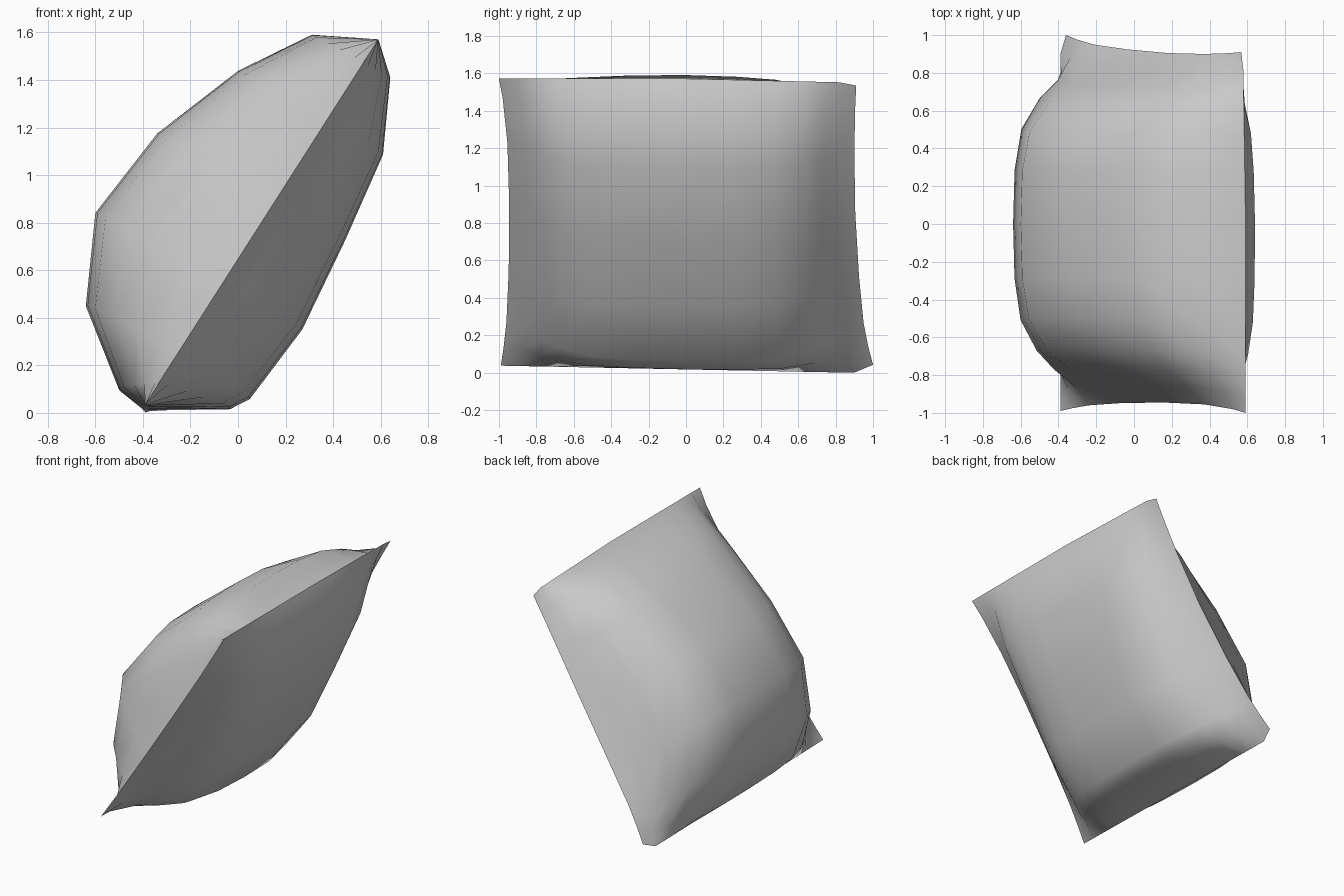
import bpy, bmesh
from math import radians, sin, pi

if "Cube" in bpy.data.objects:
    bpy.data.objects.remove(bpy.data.objects["Cube"])

# Leaning cushion: s runs up the slanted seam, t is the puff away from the seam plane
BASE = (-0.39, 0.03)
ALONG = (0.537, 0.844)
NORMAL = (-0.844, 0.537)

SEAM_S = [0, .12, .28, .60, 1.02, 1.42, 1.70, 1.826]
LEFT_Y = [-.99, -.975, -.96, -.948, -.945, -.955, -.98, -1.0]
RIGHT_Y = [1.0, .975, .95, .925, .905, .90, .905, .91]
BACK = [(0, 0), (.008, .136), (.229, .442), (.579, .617),
        (.998, .575), (1.40, .428), (1.693, .247), (1.826, 0)]
FRONT = [(0, 0), (.193, -.304), (.27, -.35), (.633, -.38),
         (1.04, -.333), (1.43, -.275), (1.718, -.128), (1.826, 0)]
PINCH = [1, 1.5, 1.25, 1, 1, 1, 1.2, 1]

# Fullness across the width, from the middle to the side seam
half = [(0, 1), (.3, .985), (.53, .92), (.7, .74), (.8, .54), (.9, .25), (1, 0)]
across = [(-u, f) for u, f in half[:0:-1]] + half


def place(k, u, f, profile):
    slim = 1
    if u > 0:                                        # +y end is flatter
        slim = 1.4 if profile is FRONT else 1.12
    fullness = f ** (PINCH[k] * slim)
    ps, pt = profile[k]
    high = SEAM_S[k] / SEAM_S[-1]
    low = 1 - high
    s = SEAM_S[k] + (ps - SEAM_S[k]) * fullness
    t = pt * fullness
    t -= 0.04 * max(u, 0) ** 4 * sin(pi * high)      # +y side seam bows forward
    clipped = u > 0.95                               # blunt corners on the +y side
    s -= high * (0.025 * max(u, 0) + 0.018 * clipped)
    x = BASE[0] + s * ALONG[0] + t * NORMAL[0]
    z = BASE[1] + s * ALONG[1] + t * NORMAL[1]
    z += low * (-0.013 - 0.02 * u + 0.045 * clipped)  # slightly tilted lower edge
    x += 0.03 * clipped * low ** 4
    y = u * (RIGHT_Y[k] if u > 0 else -LEFT_Y[k])
    return x, y, max(z, 0)


bm = bmesh.new()
rows, cols = len(SEAM_S), len(across)
seam = {}


def grid(profile, flip):
    verts = []
    for k in range(rows):
        row = []
        for j, (u, f) in enumerate(across):
            on_seam = k in (0, rows - 1) or j in (0, cols - 1)
            if on_seam and (k, j) in seam:
                v = seam[k, j]
            else:
                v = bm.verts.new(place(k, u, f, profile))
                if on_seam:
                    seam[k, j] = v
            row.append(v)
        verts.append(row)
    for k in range(rows - 1):
        for j in range(cols - 1):
            q = [verts[k][j], verts[k][j + 1], verts[k + 1][j + 1], verts[k + 1][j]]
            bm.faces.new(q[::-1] if flip else q)


# Two puffed panels joined at the seam
grid(BACK, True)
grid(FRONT, False)
bmesh.ops.recalc_face_normals(bm, faces=bm.faces)

mesh = bpy.data.meshes.new("cushion")
bm.to_mesh(mesh)
bm.free()
cushion = bpy.data.objects.new("cushion", mesh)
bpy.context.collection.objects.link(cushion)
bpy.context.view_layer.objects.active = cushion
cushion.select_set(True)
bpy.ops.object.shade_smooth_by_angle(angle=radians(60))
